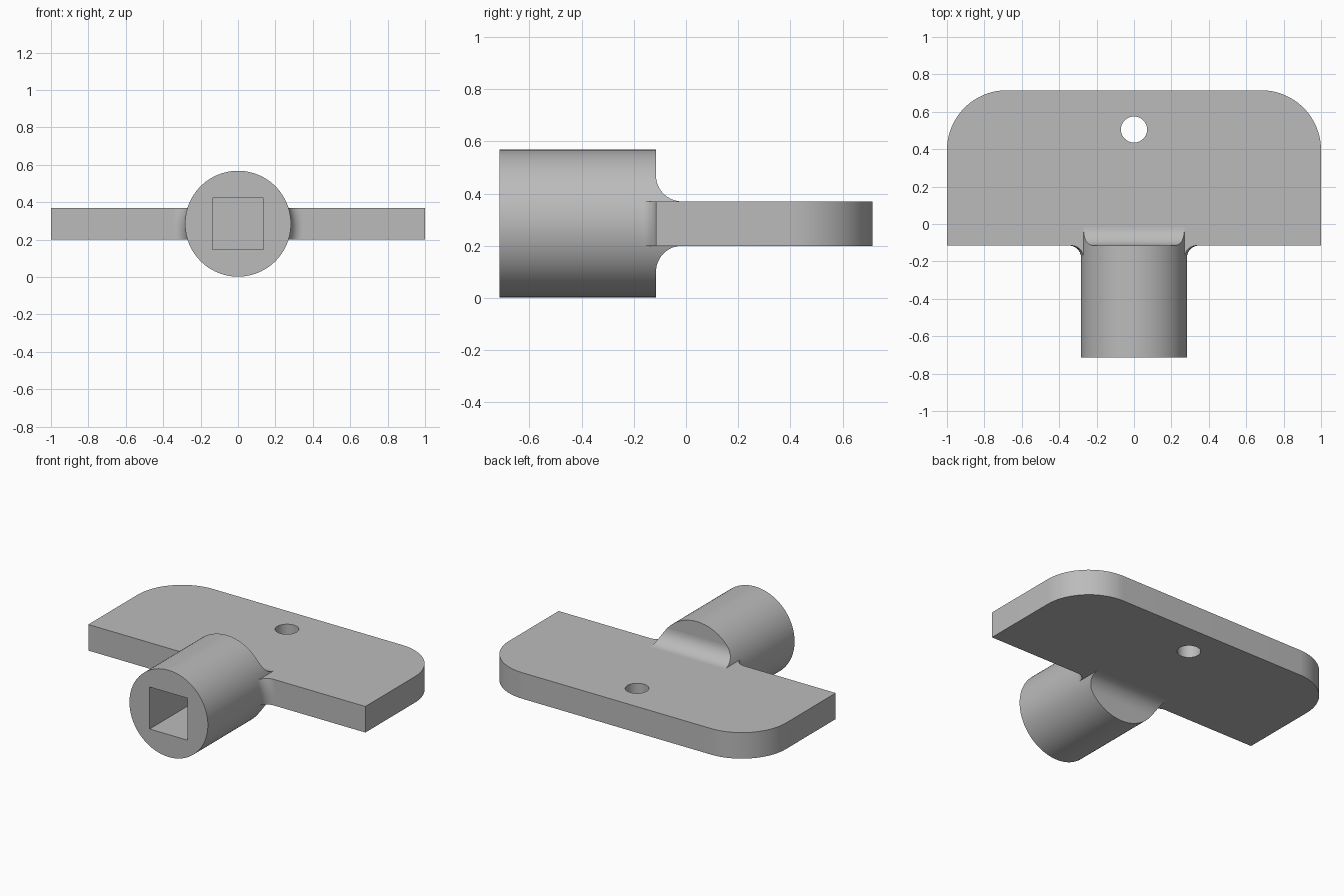
import bpy, bmesh
from math import sin, cos, pi
from mathutils import Vector, Matrix

cube = bpy.data.objects.get("Cube")
if cube:
    bpy.data.objects.remove(cube, do_unlink=True)

# Main dimensions
FRONT, JOIN, BACK = -0.715, -0.115, 0.715
LOW, HIGH = 0.2, 0.37
MID = (LOW + HIGH) / 2
RADIUS = 0.283
CORNER = 0.32
ROUND = 0.1      # fillet above and below the blade
SIDE_ROUND = 0.065   # fillet beside the barrel

gray = bpy.data.materials.new("plain_gray")
gray.use_nodes = True
color = (0.5, 0.5, 0.5, 1)
gray.diffuse_color = color
gray.node_tree.nodes["Principled BSDF"].inputs["Base Color"].default_value = color


def arc(cx, cy, r, start, end, steps=16):
    angles = [start + (end - start) * i / steps for i in range(steps + 1)]
    return [(cx + r * cos(a), cy + r * sin(a)) for a in angles]


def finish(name, bm):
    bmesh.ops.remove_doubles(bm, verts=bm.verts, dist=1e-5)
    bmesh.ops.recalc_face_normals(bm, faces=bm.faces)
    mesh = bpy.data.meshes.new(name)
    bm.to_mesh(mesh)
    bm.free()
    mesh.materials.append(gray)
    obj = bpy.data.objects.new(name, mesh)
    bpy.context.collection.objects.link(obj)
    return obj


def prism(name, outline, place, start, end):
    """Extrude a closed outline; place(u, v, w) maps it into space."""
    bm = bmesh.new()
    face = bm.faces.new([bm.verts.new(place(u, v, start)) for u, v in outline])
    extruded = bmesh.ops.extrude_face_region(bm, geom=[face])["geom"]
    move = Vector(place(0, 0, end)) - Vector(place(0, 0, start))
    bmesh.ops.translate(bm, vec=move,
                        verts=[g for g in extruded if isinstance(g, bmesh.types.BMVert)])
    return finish(name, bm)


def along_x(u, v, w):
    return (w, u, v)


def along_y(u, v, w):
    return (u, w, v)


def along_z(u, v, w):
    return (u, v, w)


def box_outline(x0, y0, x1, y1):
    return [(x0, y0), (x1, y0), (x1, y1), (x0, y1)]


def select_only(obj):
    bpy.ops.object.select_all(action="DESELECT")
    obj.select_set(True)
    bpy.context.view_layer.objects.active = obj


def cut(obj, cutter, operation="DIFFERENCE"):
    mod = obj.modifiers.new("cut", "BOOLEAN")
    mod.operation = operation
    mod.solver = "EXACT"
    mod.object = cutter
    select_only(obj)
    bpy.ops.object.modifier_apply(modifier=mod.name)
    bpy.data.objects.remove(cutter, do_unlink=True)


circle = arc(0, MID, RADIUS, 0, 2 * pi, 96)[:-1]

# Flat blade with rounded rear corners and a hanging hole
inner = 1 - CORNER
outline = [(-1, JOIN), (1, JOIN)]
outline += arc(inner, BACK - CORNER, CORNER, 0, pi / 2, 24)
outline += arc(-inner, BACK - CORNER, CORNER, pi / 2, pi, 24)
blade = prism("blade", outline, along_z, LOW, HIGH)
hole = arc(0, 0.505, 0.07, 0, 2 * pi, 48)[:-1]
cut(blade, prism("hole_cutter", hole, along_z, 0, 1))

# Round barrel with a square socket
barrel = prism("barrel", circle, along_y, FRONT, JOIN)
half = 0.137
socket = box_outline(-half, MID - half, half, MID + half)
cut(barrel, prism("socket_cutter", socket, along_y, FRONT - 0.1, JOIN - 0.1))

# Concave fillets from the barrel's rear face onto the blade
end = JOIN + ROUND
profile = [(JOIN, LOW - ROUND), (JOIN, HIGH + ROUND)]
profile += arc(end, HIGH + ROUND, ROUND, pi, 1.5 * pi)[1:]
profile += arc(end, LOW - ROUND, ROUND, pi / 2, pi)[:-1]
rear_fillet = prism("rear_fillet", profile, along_x, -0.5, 0.5)
cut(rear_fillet, prism("round_clip", circle, along_y, JOIN - 0.1, end + 0.1), "INTERSECT")

# Flared collar, trimmed to blade thickness, blending the blade into the barrel sides
bm = bmesh.new()
core = RADIUS - 0.05
ring = [(core, JOIN), (core, JOIN - SIDE_ROUND)]
ring += arc(RADIUS + SIDE_ROUND, JOIN - SIDE_ROUND, SIDE_ROUND, pi, pi / 2, 12)
verts = [bm.verts.new((u, v, MID)) for u, v in ring]
edges = [bm.edges.new((a, b)) for a, b in zip(verts, verts[1:] + verts[:1])]
bmesh.ops.spin(bm, geom=verts + edges, cent=(0, 0, MID), axis=(0, 1, 0),
               angle=2 * pi, steps=96, use_merge=True)
side_fillets = finish("side_fillets", bm)
slab = prism("slab_clip", box_outline(-1, -1, 1, 1), along_z, LOW, HIGH)
cut(side_fillets, slab, "INTERSECT")

for part in (blade, barrel, rear_fillet, side_fillets):
    select_only(part)
    bpy.ops.object.shade_smooth_by_angle()
